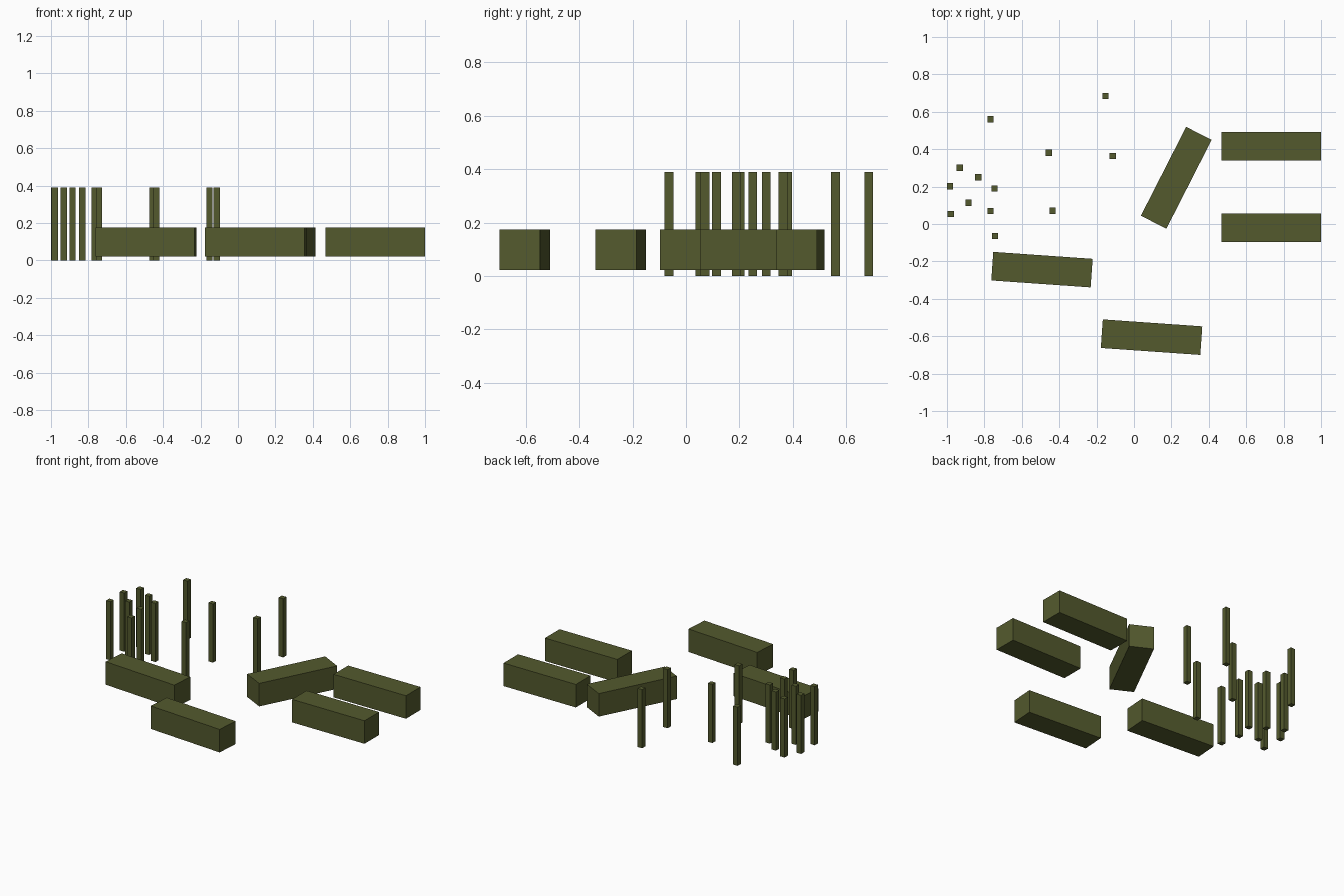
import bpy
import math

if "Cube" in bpy.data.objects:
    bpy.data.objects.remove(bpy.data.objects["Cube"])

# single flat colour
olive = bpy.data.materials.new("olive_green")
olive.diffuse_color = (0.088, 0.102, 0.027, 1.0)
olive.use_nodes = True
olive.node_tree.nodes["Principled BSDF"].inputs["Base Color"].default_value = olive.diffuse_color


def box(name, center, size, angle=0.0):
    bpy.ops.mesh.primitive_cube_add(size=1, location=center,
                                    rotation=(0, 0, math.radians(angle)))
    ob = bpy.context.object
    ob.name = name
    ob.scale = size
    bpy.ops.object.transform_apply(location=False, rotation=False, scale=True)
    ob.data.materials.append(olive)
    return ob


# long blocks floating just above the ground: x, y, turn in degrees
BLOCK = (0.533, 0.153, 0.153)
blocks = [(0.733, 0.415, 0), (0.733, -0.021, 0), (0.226, 0.247, 63),
          (-0.492, -0.244, -4), (0.094, -0.605, -4)]
for i, (x, y, a) in enumerate(blocks):
    box(f"block_{i + 1}", (x, y, 0.098), BLOCK, a)

# thin square posts standing on the ground
POST_W, POST_H = 0.033, 0.39
posts = [(-0.152, 0.685), (-0.768, 0.560), (-0.456, 0.381), (-0.114, 0.363),
         (-0.932, 0.301), (-0.833, 0.250), (-0.984, 0.202), (-0.745, 0.189),
         (-0.884, 0.114), (-0.980, 0.053), (-0.768, 0.070), (-0.436, 0.071),
         (-0.743, -0.064)]
for i, (x, y) in enumerate(posts):
    box(f"post_{i + 1}", (x, y, POST_H / 2), (POST_W, POST_W, POST_H))
